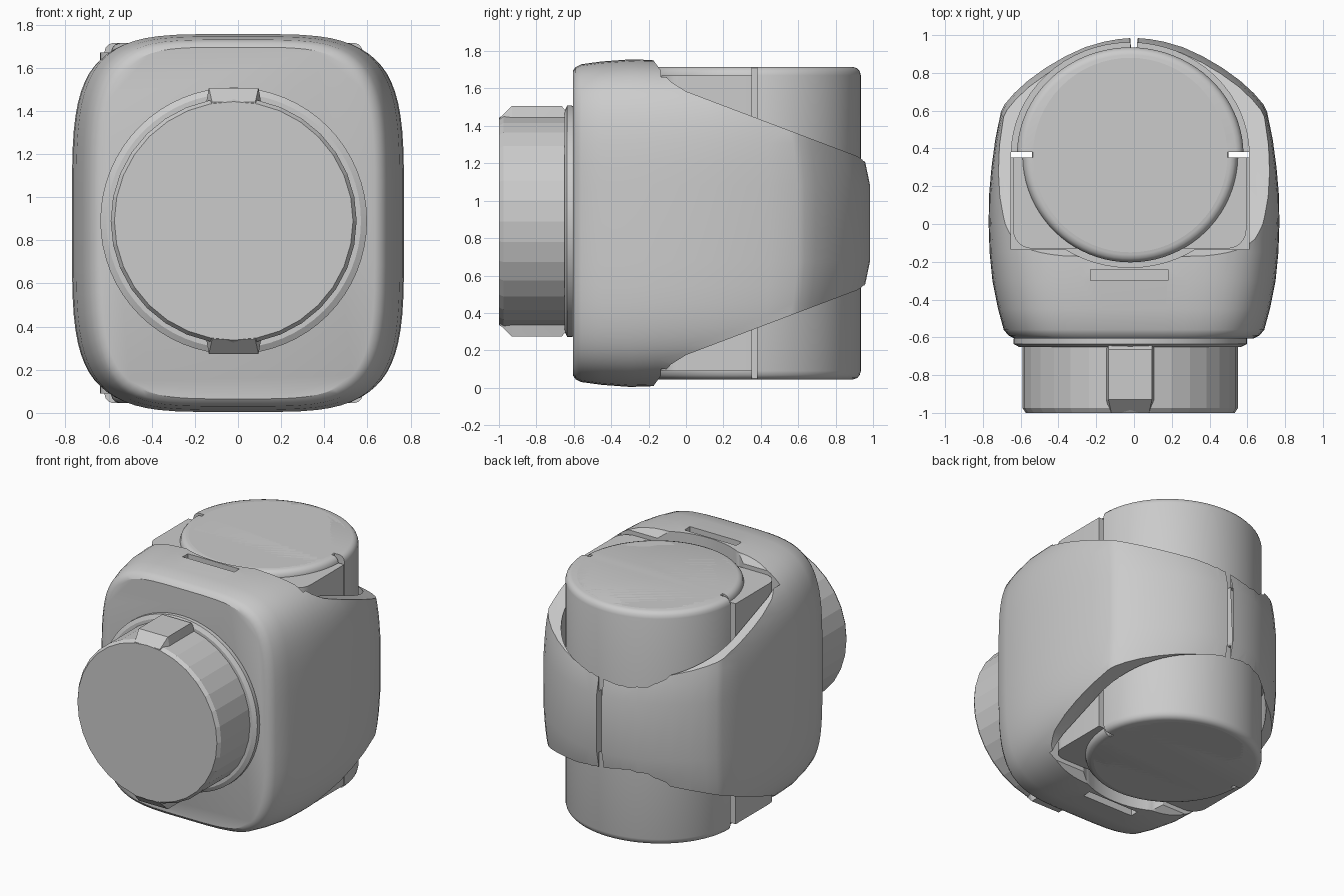
import bpy, bmesh, math
from mathutils import Vector

if "Cube" in bpy.data.objects:
    bpy.data.objects.remove(bpy.data.objects["Cube"])

CX, CY, CZ = -0.02, 0.365, 0.88   # motor axis and mid height


def loft(name, rings, angle=30):
    """Skin a list of equal-length closed rings and cap both ends."""
    bm = bmesh.new()
    rows = [[bm.verts.new(p) for p in r] for r in rings]
    n = len(rows[0])
    for a, b in zip(rows, rows[1:]):
        for i in range(n):
            bm.faces.new((a[i], a[(i + 1) % n], b[(i + 1) % n], b[i]))
    bm.faces.new(rows[0])
    bm.faces.new(rows[-1])
    bmesh.ops.recalc_face_normals(bm, faces=bm.faces)
    me = bpy.data.meshes.new(name)
    bm.to_mesh(me)
    bm.free()
    ob = bpy.data.objects.new(name, me)
    bpy.context.collection.objects.link(ob)
    smooth(ob, angle)
    return ob


def smooth(ob, angle):
    bpy.ops.object.select_all(action='DESELECT')
    ob.select_set(True)
    bpy.context.view_layer.objects.active = ob
    bpy.ops.object.shade_smooth_by_angle(angle=math.radians(angle))


def prism(name, pts, axis, a, b):
    """Extrude a 2D outline along an axis from a to b."""
    def place(p, d):
        q = list(p)
        q.insert(axis, d)
        return q
    return loft(name, [[place(p, d) for p in pts] for d in (a, b)])


def box(name, lo, hi):
    return prism(name, [(lo[0], lo[1]), (hi[0], lo[1]), (hi[0], hi[1]), (lo[0], hi[1])],
                 2, lo[2], hi[2])


def ellipse(rx, ry, a0=0, a1=360, n=64):
    full = a1 - a0 == 360
    k = n if full else n + 1
    ang = [math.radians(a0 + (a1 - a0) * i / n) for i in range(k)]
    return [(CX + rx * math.cos(t), CY + ry * math.sin(t)) for t in ang]


def boolean(ob, cutter, op='DIFFERENCE'):
    m = ob.modifiers.new("cut", 'BOOLEAN')
    m.operation, m.object, m.solver = op, cutter, 'EXACT'
    bpy.ops.object.select_all(action='DESELECT')
    bpy.context.view_layer.objects.active = ob
    ob.select_set(True)
    bpy.ops.object.modifier_apply(modifier=m.name)
    bpy.data.objects.remove(cutter)


def mirror_z(pts):
    return [(y, 2 * CZ - z) for y, z in reversed(pts)]


# Outer shell: superellipse sections lofted from front to back
sections = [(-0.605, 0.635, 0.815), (-0.59, 0.665, 0.835), (-0.56, 0.69, 0.85),
            (-0.45, 0.72, 0.865), (-0.3, 0.75, 0.876), (-0.15, 0.765, 0.872),
            (0, 0.77, 0.87), (0.15, 0.768, 0.87), (0.3, 0.755, 0.87), (0.45, 0.735, 0.87),
            (0.6, 0.705, 0.87), (0.64, 0.685, 0.87), (0.7, 0.635, 0.87), (0.77, 0.56, 0.87),
            (0.84, 0.465, 0.87), (0.9, 0.365, 0.87), (0.95, 0.26, 0.87), (0.98, 0.16, 0.87),
            (0.995, 0.08, 0.87), (1.0, 0.02, 0.87)]


def section(y, w, h, n=72, e=2 / 4.3):
    out = []
    for i in range(n):
        t = 2 * math.pi * (i + 0.5) / n
        c, s = math.cos(t), math.sin(t)
        x = w * math.copysign(abs(c) ** e, c)
        z = h * math.copysign(abs(s) ** e, s)
        pull = 0.3 * (z / 0.88) ** 2 * max(0, y) ** 2
        out.append((x, y - pull, CZ + z))
    return out


shell = loft("outer_shell", [section(*s) for s in sections])
# Sloping trim of the shell above and below, seen from the side
top = [(-0.8, 1.9), (-0.2, 1.9), (-0.17, 1.745), (-0.13, 1.69), (-0.08, 1.635),
       (0, 1.585), (0.95, 1.225), (1.2, 1.13)]
boolean(shell, prism("trim", top + mirror_z(top), 0, -1, 1), 'INTERSECT')
# Motor pockets and latch notches, top and bottom
for a, b in ((1.1, 2), (-0.2, 0.66)):
    boolean(shell, box("pocket_box", (-0.65, -0.135, a), (0.61, CY, b)))
    boolean(shell, prism("pocket_round", ellipse(0.63, 0.595), 2, a, b))
for a, b in ((1.69, 2), (-0.2, 0.07)):
    boolean(shell, box("notch", (-0.23, -0.3, a), (0.18, -0.24, b)))

# Vertical motor core with flat ends
core = loft("motor_core", [[(x, y, z) for x, y in ellipse(r, r)] for r, z in
                           ((0.515, 0.045), (0.52, 0.05), (0.52, 1.71), (0.515, 1.715))])

# Motor covers: rounded back half and a round front collar
levels = [(0.04, 0.045), (0.02, 0.052), (0.006, 0.068), (0, 0.09)]
levels += [(d, 2 * CZ - z) for d, z in reversed(levels)]


def cover(name, rx, ry, a0, a1):
    return loft(name, [[(x, y, z) for x, y in ellipse(rx - d, ry - d, a0, a1, 40)]
                       for d, z in levels])


back = cover("motor_back_cover", 0.6, 0.57, 1, 179)
front = cover("motor_front_collar", 0.57, 0.568, 181, 359)

# Squared housing in front of the motor, rounded at its front corners
outline = [(0.595, 0.352), (-0.64, 0.352)]
for cx, a0 in ((-0.54, 180), (0.495, 270)):
    for i in range(7):
        t = math.radians(a0 + 15 * i)
        outline.append((cx + 0.1 * math.cos(t), -0.03 + 0.1 * math.sin(t)))
housing = prism("motor_housing", outline, 2, 0.09, 1.67)

# Narrow side slots running right through beside the motor core
for ob in (shell, back, front, housing):
    for a, b in ((-0.65, -0.52), (0.48, 0.61)):
        boolean(ob, box("slot", (a, 0.352, -0.2), (b, 0.38, 2)))
    smooth(ob, 30)


# Front connector: turned about the y axis
def turned(name, profile, n=32):
    return loft(name, [[(CX + r * math.cos(2 * math.pi * i / n), y,
                         0.89 + r * math.sin(2 * math.pi * i / n)) for i in range(n)]
                       for y, r in profile], 8)


turned("connector_flange", [(-0.55, 0.6), (-0.61, 0.618), (-0.635, 0.618), (-0.65, 0.59)], 64)
turned("connector_barrel", [(-0.55, 0.57), (-0.975, 0.57), (-1.0, 0.553)])

# Locking tabs above and below the barrel
for name, s in (("upper_tab", 1), ("lower_tab", -1)):
    loft(name, [[(CX - w, y, 0.89 + s * 0.45), (CX + w, y, 0.89 + s * 0.45),
                 (CX + w - 0.03, y, 0.89 + s * r), (CX - w + 0.03, y, 0.89 + s * r)]
                for y, w, r in ((-0.62, 0.145, 0.56), (-0.665, 0.145, 0.617),
                                (-0.93, 0.145, 0.617), (-0.998, 0.13, 0.55))], 10)
